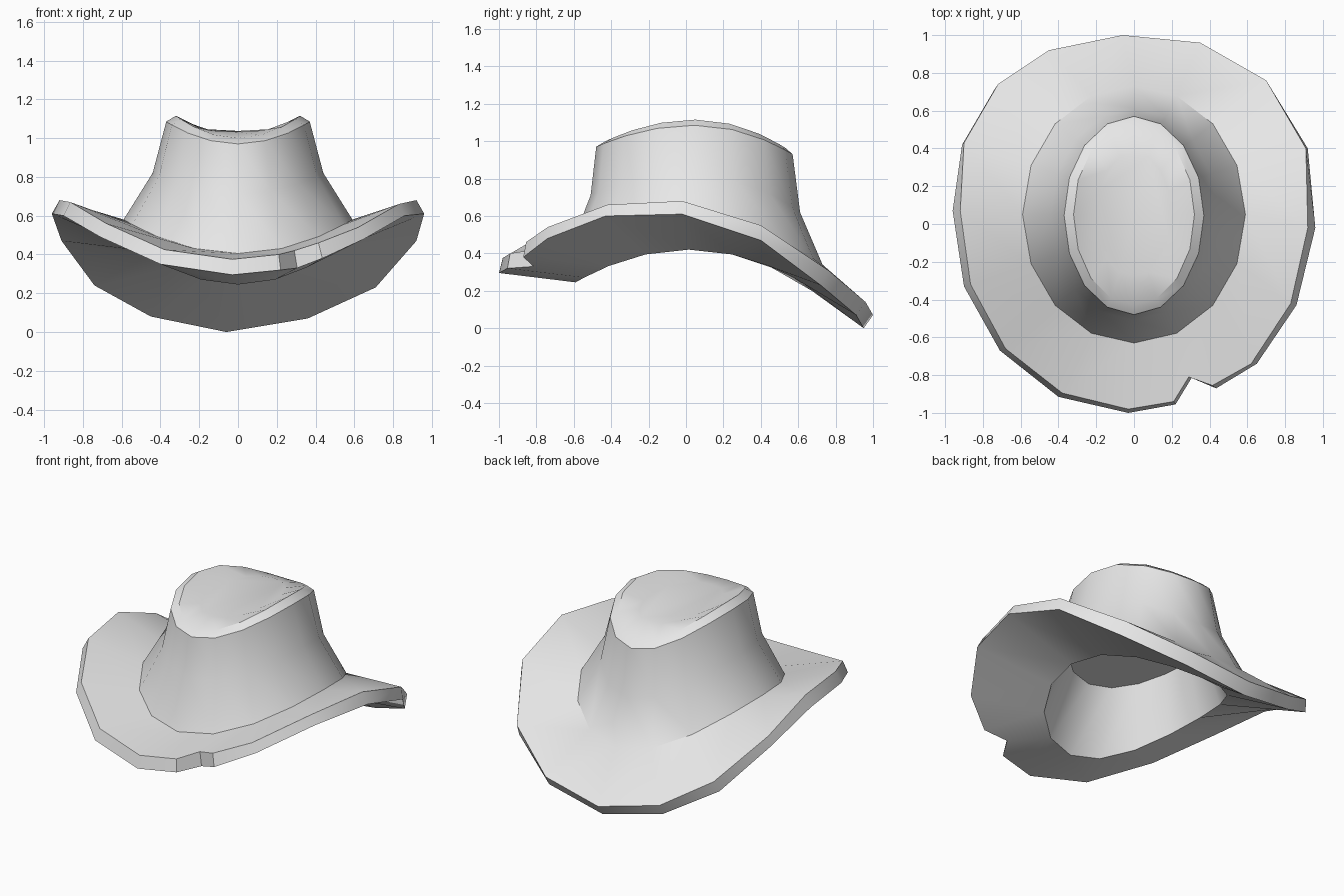
import bpy, bmesh, math

if "Cube" in bpy.data.objects:
    bpy.data.objects.remove(bpy.data.objects["Cube"])

N = 16
bm = bmesh.new()


def ring(rx, y_back, y_front, z_side, z_back, z_front):
    """Oval loop, clockwise from the back, saddle-curved in height."""
    cy, ry = (y_back + y_front) / 2, (y_back - y_front) / 2
    loop = []
    for i in range(N):
        t = 2 * math.pi * i / N
        c = math.cos(t)
        z_end = z_back if c > 0 else z_front
        loop.append(bm.verts.new((rx * math.sin(t), cy + ry * c,
                                  z_side + (z_end - z_side) * c * c)))
    return loop


def bridge(a, b):
    for i in range(N):
        j = (i + 1) % N
        bm.faces.new((a[i], a[j], b[j], b[i]))


# Crown: base on the brim, pinched waist, rounded rim, sunken top
crown = [ring(.59, .73, -.63, .58, .34, .405),
         ring(.44, .61, -.51, .82, .62, .71),
         ring(.37, .57, -.48, 1.085, .93, .97),
         ring(.32, .53, -.43, 1.115, .965, 1.0),
         ring(.20, .38, -.28, 1.05, 1.03, 1.03)]
for a, b in zip(crown, crown[1:]):
    bridge(a, b)
bm.faces.new(crown[-1])

# Hollow inside of the crown
opening = ring(.50, .62, -.59, .42, .245, .245)
ceiling = ring(.39, .50, -.42, .75, .62, .66)
bridge(opening, ceiling)
bm.faces.new(ceiling)

# Brim edge, clockwise from the back: upper and lower outline
upper = [(-.06, 1.0, .07), (.35, .96, .14), (.70, .76, .31), (.91, .40, .55),
         (.92, -.02, .68), (.83, -.42, .66), (.62, -.74, .54), (.21, -.94, .40),
         (-.03, -.98, .375), (-.38, -.895, .425), (-.68, -.66, .56), (-.865, -.32, .67),
         (-.92, .07, .68), (-.90, .43, .54), (-.72, .74, .31), (-.45, .92, .15)]
lower = [(-.06, .95, 0), (.36, .91, .07), (.71, .72, .23), (.92, .40, .47),
         (.96, -.02, .61), (.86, -.43, .60), (.65, -.74, .48), (.22, -.955, .32),
         (-.03, -1.0, .295), (-.40, -.915, .35), (-.71, -.67, .49), (-.90, -.33, .60),
         (-.96, .07, .61), (-.91, .42, .47), (-.74, .71, .24), (-.45, .88, .08)]
# Notch torn in the front edge: outer corner and inner corner
notch_up = [(.415, -.855, .46), (.29, -.81, .42)]
notch_low = [(.435, -.87, .38), (.305, -.815, .33)]
K = 6  # segment holding the notch


def brim_side(inner, outline, notch):
    out = [bm.verts.new(p) for p in outline]
    p, q = [bm.verts.new(c) for c in notch]
    for i in range(N):
        j = (i + 1) % N
        a, b, c, d = inner[i], inner[j], out[j], out[i]
        if i == K:
            for f in ((a, p, d), (a, q, p), (a, b, q), (b, c, q)):
                bm.faces.new(f)
        else:
            bm.faces.new((a, b, c, d))
    return out[:K + 1] + [p, q] + out[K + 1:]


edge_up = brim_side(crown[0], upper, notch_up)
edge_low = brim_side(opening, lower, notch_low)
for i in range(len(edge_up)):
    j = (i + 1) % len(edge_up)
    bm.faces.new((edge_up[i], edge_up[j], edge_low[j], edge_low[i]))

bmesh.ops.recalc_face_normals(bm, faces=bm.faces[:])
mesh = bpy.data.meshes.new("hat")
bm.to_mesh(mesh)
bm.free()
hat = bpy.data.objects.new("hat", mesh)
bpy.context.collection.objects.link(hat)

felt = bpy.data.materials.new("pale grey felt")
felt.diffuse_color = (.8, .8, .8, 1)
felt.use_nodes = True
felt.node_tree.nodes["Principled BSDF"].inputs["Base Color"].default_value = felt.diffuse_color
mesh.materials.append(felt)

bpy.context.view_layer.objects.active = hat
hat.select_set(True)
bpy.ops.object.shade_smooth_by_angle(angle=math.radians(32))
